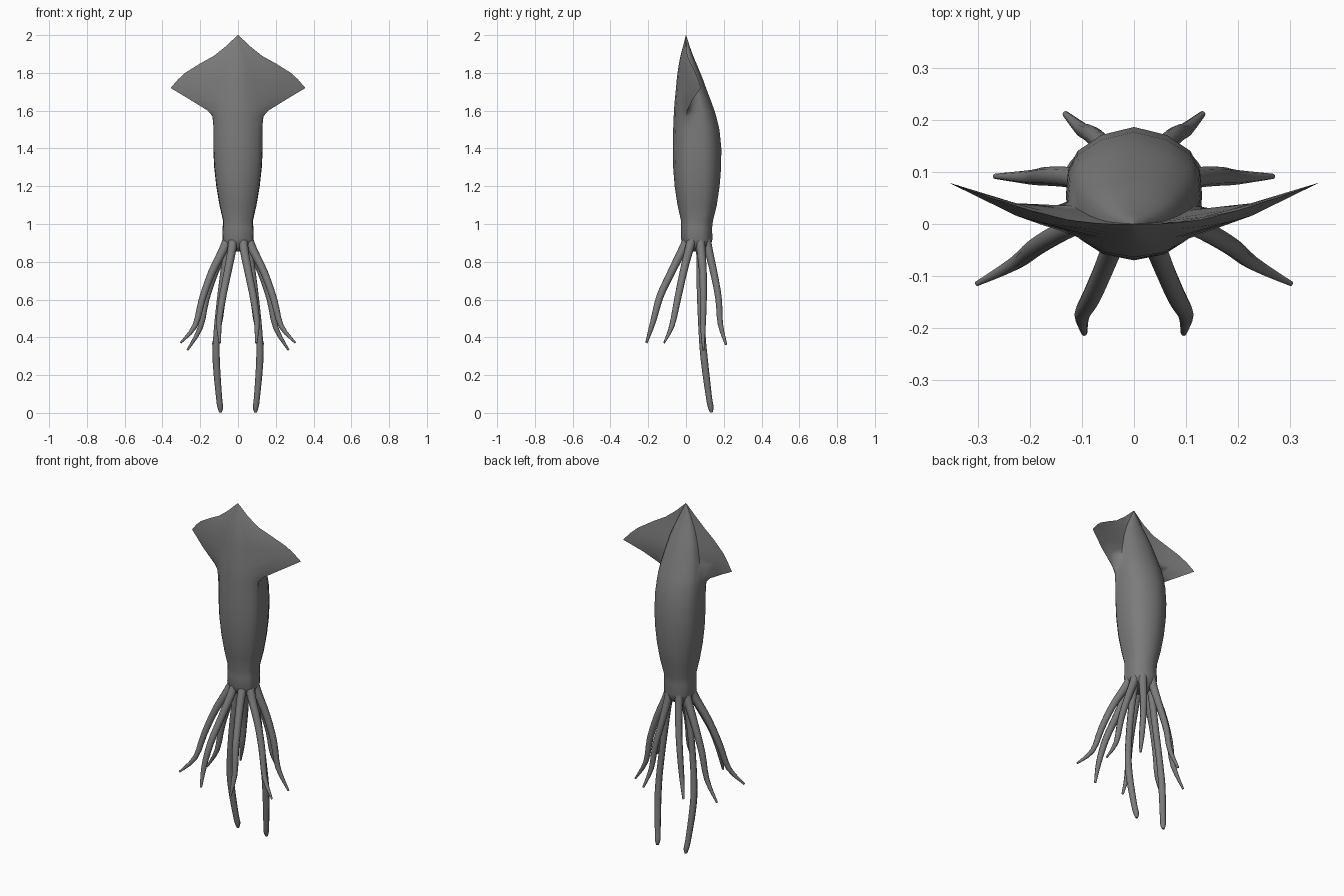
import bpy, bmesh, math
from mathutils import Vector

skin = bpy.data.materials.new("grey_skin")
skin.diffuse_color = (0.2, 0.2, 0.2, 1)


def finish(name, bm, angle):
    bmesh.ops.remove_doubles(bm, verts=bm.verts, dist=0.0005)
    bmesh.ops.recalc_face_normals(bm, faces=bm.faces)
    me = bpy.data.meshes.new(name)
    bm.to_mesh(me)
    bm.free()
    me.materials.append(skin)
    ob = bpy.data.objects.new(name, me)
    bpy.context.collection.objects.link(ob)
    bpy.ops.object.select_all(action='DESELECT')
    ob.select_set(True)
    bpy.context.view_layer.objects.active = ob
    bpy.ops.object.shade_smooth_by_angle(angle=math.radians(angle))
    return ob


def loft(bm, rings):
    """Skin a list of closed rings and cap both ends."""
    vs = [[bm.verts.new(p) for p in r] for r in rings]
    n = len(vs[0])
    for a, b in zip(vs, vs[1:]):
        for i in range(n):
            j = (i + 1) % n
            bm.faces.new((a[i], a[j], b[j], b[i]))
    bm.faces.new(vs[0])
    bm.faces.new(vs[-1])


def spline(pts, steps):
    """Smooth path through points of any dimension."""
    out = []
    for i in range(len(pts) - 1):
        p0, p1 = pts[max(i - 1, 0)], pts[i]
        p2, p3 = pts[i + 1], pts[min(i + 2, len(pts) - 1)]
        for k in range(steps):
            t = k / steps
            out.append([0.5 * (2 * b + (c - a) * t + (2 * a - 5 * b + 4 * c - d) * t * t
                               + (3 * b - a - 3 * c + d) * t ** 3)
                        for a, b, c, d in zip(p0, p1, p2, p3)])
    out.append(list(pts[-1]))
    return out


# Mantle, head and fins: z, half width, front y, back y, fin half span
sections = [
    (0.855, 0.035, 0.02, 0.095, 0), (0.88, 0.07, -0.012, 0.13, 0),
    (0.92, 0.083, -0.026, 0.14, 0), (0.98, 0.081, -0.026, 0.138, 0),
    (1.02, 0.08, -0.027, 0.143, 0), (1.10, 0.098, -0.045, 0.163, 0),
    (1.20, 0.115, -0.06, 0.178, 0), (1.30, 0.126, -0.068, 0.186, 0),
    (1.40, 0.131, -0.07, 0.187, 0), (1.50, 0.131, -0.068, 0.177, 0),
    (1.57, 0.129, -0.065, 0.16, 0.135), (1.60, 0.127, -0.064, 0.151, 0.16),
    (1.66, 0.118, -0.059, 0.129, 0.257), (1.72, 0.105, -0.053, 0.106, 0.357),
    (1.765, 0.094, -0.049, 0.09, 0.318), (1.80, 0.085, -0.045, 0.076, 0.28),
    (1.85, 0.068, -0.037, 0.055, 0.20), (1.89, 0.052, -0.029, 0.038, 0.128),
    (1.94, 0.03, -0.016, 0.02, 0.065), (2.0, 0.001, -0.001, 0.001, 0.002)]


def body_ring(z, b, f, k, w):
    d = k - f
    e = max(w, b * 0.97)
    s = max(0, e - b) / 0.252
    lift = lambda u: f + 0.3 * d + 0.085 * u ** 1.35
    thick = min(0.012, 0.1 * d)
    xm = (0.93 * b + e) / 2
    half = [(0.45 * b, f + 0.045 * d), (0.8 * b, f + 0.16 * d),
            (xm, lift(s / 2) - thick), (e, lift(s)), (max(xm, 0.985 * b), lift(s / 2) + thick),
            (b, f + 0.5 * d), (0.97 * b, f + 0.68 * d),
            (0.83 * b, f + 0.82 * d), (0.48 * b, f + 0.94 * d)]
    return ([(0, f, z)] + [(x, y, z) for x, y in half] + [(0, k, z)]
            + [(-x, y, z) for x, y in reversed(half)])


bm = bmesh.new()
loft(bm, [body_ring(*s) for s in sections])
finish("mantle_and_fins", bm, 60)

# Arms and feeding tentacles: x, y, z, radius along each path
limbs = {
    "front_arm": [(0.025, 0.015, 0.93, 0.026), (0.033, -0.02, 0.86, 0.023),
                  (0.06, -0.09, 0.72, 0.02), (0.082, -0.14, 0.61, 0.019),
                  (0.1, -0.175, 0.48, 0.015), (0.096, -0.21, 0.37, 0.006)],
    "front_side_arm": [(0.05, 0.035, 0.93, 0.026), (0.08, 0.015, 0.86, 0.023),
                       (0.14, -0.015, 0.74, 0.02), (0.19, -0.045, 0.6, 0.018),
                       (0.228, -0.075, 0.46, 0.014), (0.303, -0.115, 0.372, 0.005)],
    "back_side_arm": [(0.05, 0.075, 0.93, 0.026), (0.075, 0.08, 0.86, 0.023),
                      (0.125, 0.09, 0.74, 0.02), (0.17, 0.092, 0.6, 0.018),
                      (0.2, 0.09, 0.45, 0.014), (0.268, 0.092, 0.332, 0.005)],
    "back_arm": [(0.03, 0.105, 0.93, 0.026), (0.038, 0.12, 0.86, 0.022),
                 (0.058, 0.15, 0.73, 0.019), (0.082, 0.173, 0.6, 0.017),
                 (0.1, 0.182, 0.47, 0.014), (0.132, 0.212, 0.362, 0.006)],
    "long_tentacle": [(0.05, 0.07, 0.93, 0.026), (0.06, 0.074, 0.85, 0.02),
                      (0.088, 0.075, 0.65, 0.018), (0.112, 0.085, 0.42, 0.018),
                      (0.115, 0.098, 0.27, 0.019), (0.1, 0.122, 0.08, 0.016),
                      (0.094, 0.131, 0.03, 0.015), (0.093, 0.134, 0.002, 0.007)]}

for name, path in limbs.items():
    pts = spline(path, 3)
    for side, sx in (("right", 1), ("left", -1)):
        centres = [Vector((sx * p[0], p[1], p[2])) for p in pts]
        rings = []
        for i, c in enumerate(centres):
            t = (centres[min(i + 1, len(pts) - 1)] - centres[max(i - 1, 0)]).normalized()
            u = t.cross(Vector((0, 1, 0))).normalized()
            v = t.cross(u)
            rings.append([c + pts[i][3] * (u * math.cos(a) + v * math.sin(a))
                          for a in (math.tau * k / 8 for k in range(8))])
        bm = bmesh.new()
        loft(bm, rings)
        finish(f"{name}_{side}", bm, 60)
